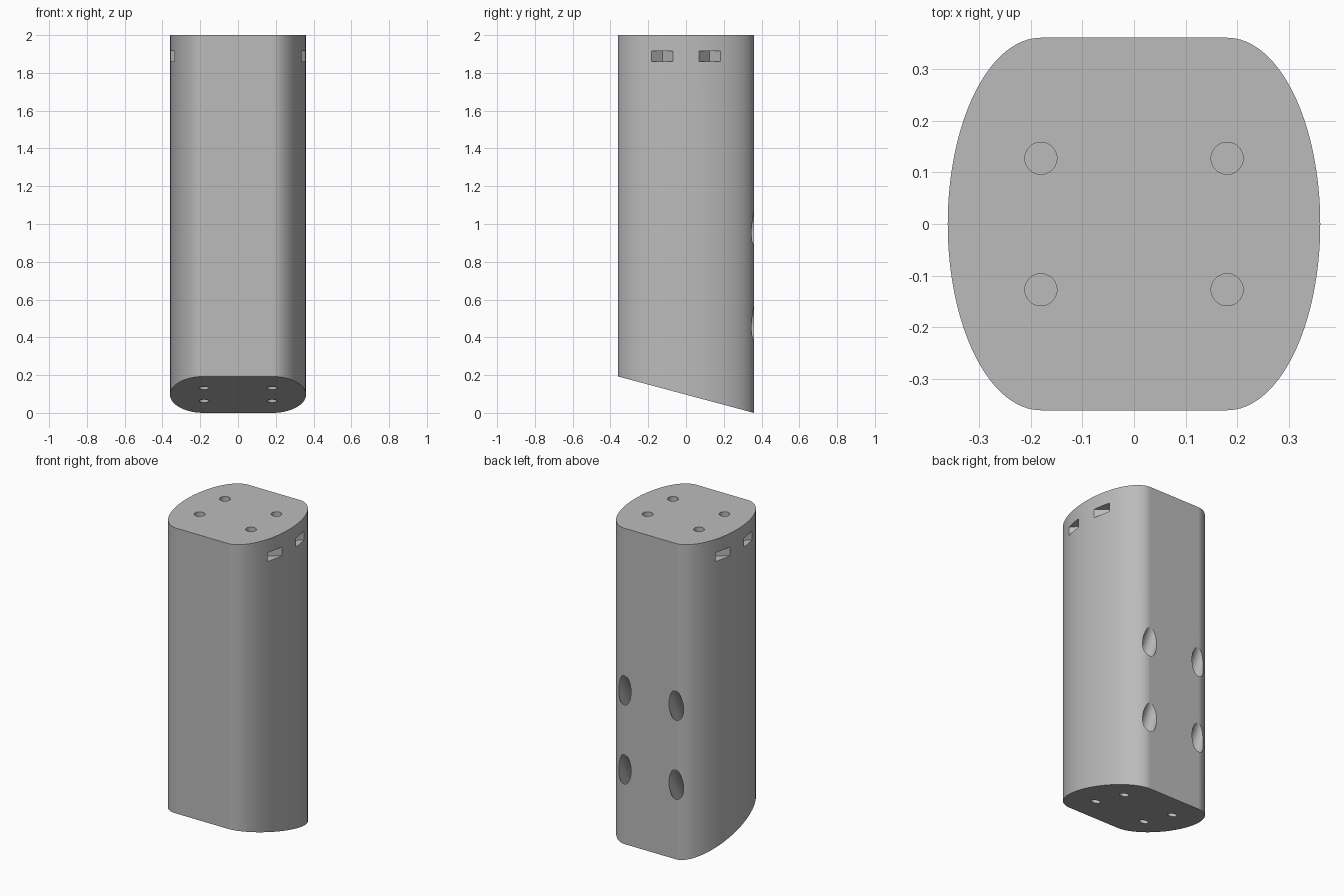
import bpy, bmesh, math
from mathutils import Matrix, Vector

if "Cube" in bpy.data.objects:
    bpy.data.objects.remove(bpy.data.objects["Cube"], do_unlink=True)

HALF = 0.36      # half width and half depth
FLAT = 0.18      # half length of the flat front and back
TOP = 2.0
SLOPE = math.tan(math.radians(15))

grey = bpy.data.materials.new("plain grey")
grey.use_nodes = True
colour = (0.5, 0.5, 0.5, 1)
grey.diffuse_color = colour
grey.node_tree.nodes["Principled BSDF"].inputs["Base Color"].default_value = colour


def floor_z(y):
    return (HALF - y) * SLOPE


def prism(name, lower, upper):
    """Closed solid between two matching rings."""
    bm = bmesh.new()
    a = [bm.verts.new(p) for p in lower]
    b = [bm.verts.new(p) for p in upper]
    bm.faces.new(a)
    bm.faces.new(b)
    for i in range(len(a)):
        j = (i + 1) % len(a)
        bm.faces.new((a[i], a[j], b[j], b[i]))
    bmesh.ops.recalc_face_normals(bm, faces=bm.faces[:])
    mesh = bpy.data.meshes.new(name)
    bm.to_mesh(mesh)
    bm.free()
    mesh.materials.append(grey)
    ob = bpy.data.objects.new(name, mesh)
    bpy.context.collection.objects.link(ob)
    return ob


def rod(name, start, end, radius, sides=48):
    """Round cutter from start to end."""
    start, end = Vector(start), Vector(end)
    turn = (end - start).to_track_quat('Z', 'Y')
    ring = [turn @ Vector((radius * math.cos(t), radius * math.sin(t), 0))
            for t in (math.tau * i / sides for i in range(sides))]
    return prism(name, [start + p for p in ring], [end + p for p in ring])


# Body: flat front and back, half-elliptical sides, sloping underside
outline = []
STEPS = 64
for side in (1, -1):
    for i in range(STEPS + 1):
        t = math.pi * (i / STEPS - 0.5)
        outline.append((side * (FLAT + FLAT * math.cos(t)), side * HALF * math.sin(t)))
body = prism("column_body", [(x, y, floor_z(y)) for x, y in outline],
             [(x, y, TOP) for x, y in outline])

cutters = []
for sx in (1, -1):
    for sy in (1, -1):
        x, y = sx * FLAT, sy * 0.127
        # Blind round holes in the top and the underside
        cutters.append(rod("top_hole", (x, y, TOP + 0.1), (x, y, TOP - 0.1), 0.031))
        cutters.append(rod("bottom_hole", (x, y, floor_z(y) - 0.1), (x, y, floor_z(y) + 0.1), 0.027))
        # V-shaped notches high on the sides
        apex = Vector((0.288, 0.125))
        mouth = [apex + 1.6 * (Vector(p) - apex) for p in ((0.357, 0.069), (0.335, 0.182))]
        plan = [(sx * p.x, sy * p.y) for p in (apex, *mouth)]
        cutters.append(prism("side_notch", [(*p, 1.859) for p in plan], [(*p, 1.915) for p in plan]))
    # Slanted holes running down into the back
    for z in (0.475, 0.975):
        mid = Vector((sx * FLAT, HALF, z))
        way = Vector((0, -math.cos(math.pi / 3), -math.sin(math.pi / 3)))
        cutters.append(rod("back_hole", mid - way * 0.2, mid + way * 0.3, 0.047))

# Cut every opening, then discard the helpers
bpy.context.view_layer.objects.active = body
for cutter in cutters:
    cutter.hide_render = True
    mod = body.modifiers.new("cut", 'BOOLEAN')
    mod.operation = 'DIFFERENCE'
    mod.solver = 'EXACT'
    mod.object = cutter
    bpy.ops.object.modifier_apply(modifier=mod.name)
    bpy.data.objects.remove(cutter, do_unlink=True)

# Smooth curved walls with crisp rims
bpy.ops.object.select_all(action='DESELECT')
body.select_set(True)
bpy.ops.object.shade_smooth_by_angle(angle=math.radians(30))
weighted = body.modifiers.new("even_shading", 'WEIGHTED_NORMAL')
weighted.keep_sharp = True
